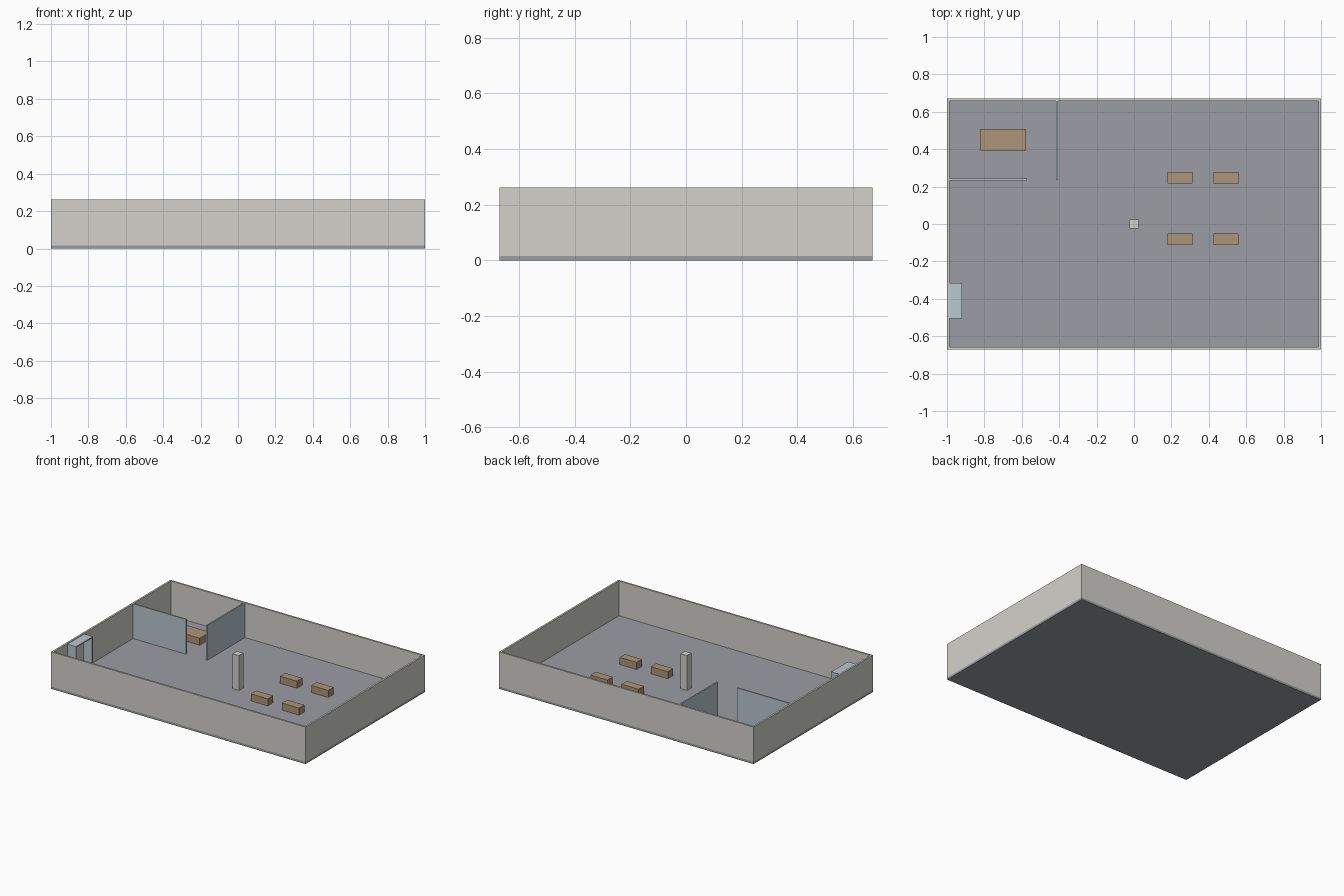
import bpy, bmesh

if "Cube" in bpy.data.objects:
    bpy.data.objects.remove(bpy.data.objects["Cube"])

W, D = 1.0, 0.67            # half width and half depth
T = 0.013                   # outer wall thickness
FLOOR, TOP = 0.016, 0.263   # floor surface and wall top


def material(name, rgb):
    m = bpy.data.materials.new(name)
    m.diffuse_color = (*rgb, 1)
    m.use_nodes = True
    m.node_tree.nodes["Principled BSDF"].inputs["Base Color"].default_value = m.diffuse_color
    return m


FLOOR_MAT = material("floor_grey", (0.33, 0.34, 0.37))
WALL_MAT = material("wall_plaster", (0.65, 0.64, 0.60))
GLASS_MAT = material("pale_blue", (0.48, 0.58, 0.62))
WOOD_MAT = material("wood", (0.42, 0.30, 0.19))


def box(name, x, y, z, mat):
    """Box from (min, max) ranges on each axis."""
    bm = bmesh.new()
    bmesh.ops.create_cube(bm, size=1)
    for v in bm.verts:
        v.co = [r[0] if c < 0 else r[1] for c, r in zip(v.co, (x, y, z))]
    mesh = bpy.data.meshes.new(name)
    bm.to_mesh(mesh)
    bm.free()
    mesh.materials.append(mat)
    ob = bpy.data.objects.new(name, mesh)
    bpy.context.collection.objects.link(ob)
    return ob


# Floor slab
box("floor_slab", (-W, W), (-D, D), (0, FLOOR), FLOOR_MAT)

# Outer walls
wall_z = (FLOOR, TOP)
box("front_wall", (-W, W), (-D, -D + T), wall_z, WALL_MAT)
box("back_wall", (-W, W), (D - T, D), wall_z, WALL_MAT)
box("left_wall", (-W, -W + T), (-D + T, D - T), wall_z, WALL_MAT)
box("right_wall", (W - T, W), (-D + T, D - T), wall_z, WALL_MAT)

# Central column
box("column", (-0.025, 0.025), (-0.025, 0.025), wall_z, WALL_MAT)

# Meeting room partitions, with a door gap at the corner
box("front_partition", (-W + T, -0.572), (0.232, 0.242), wall_z, GLASS_MAT)
box("side_partition", (-0.416, -0.406), (0.237, D - T), wall_z, GLASS_MAT)

# Entrance porch: two cheeks and a roof, open towards the room
px, py0, py1, pt, roof = (-W + T, -0.92), -0.506, -0.316, 0.008, 0.25
box("porch_front_cheek", px, (py0, py0 + pt), (FLOOR, roof), GLASS_MAT)
box("porch_back_cheek", px, (py1 - pt, py1), (FLOOR, roof), GLASS_MAT)
box("porch_roof", px, (py0, py1), (roof, roof + 0.008), GLASS_MAT)

# Meeting table
box("meeting_table", (-0.824, -0.577), (0.394, 0.509), (FLOOR, 0.066), WOOD_MAT)

# Desks in a two by two grid
for row, y in enumerate((-0.081, 0.247)):
    for col, x in enumerate((0.245, 0.491)):
        box(f"desk_{row}_{col}", (x - 0.067, x + 0.067), (y - 0.03, y + 0.03),
            (FLOOR, 0.066), WOOD_MAT)
